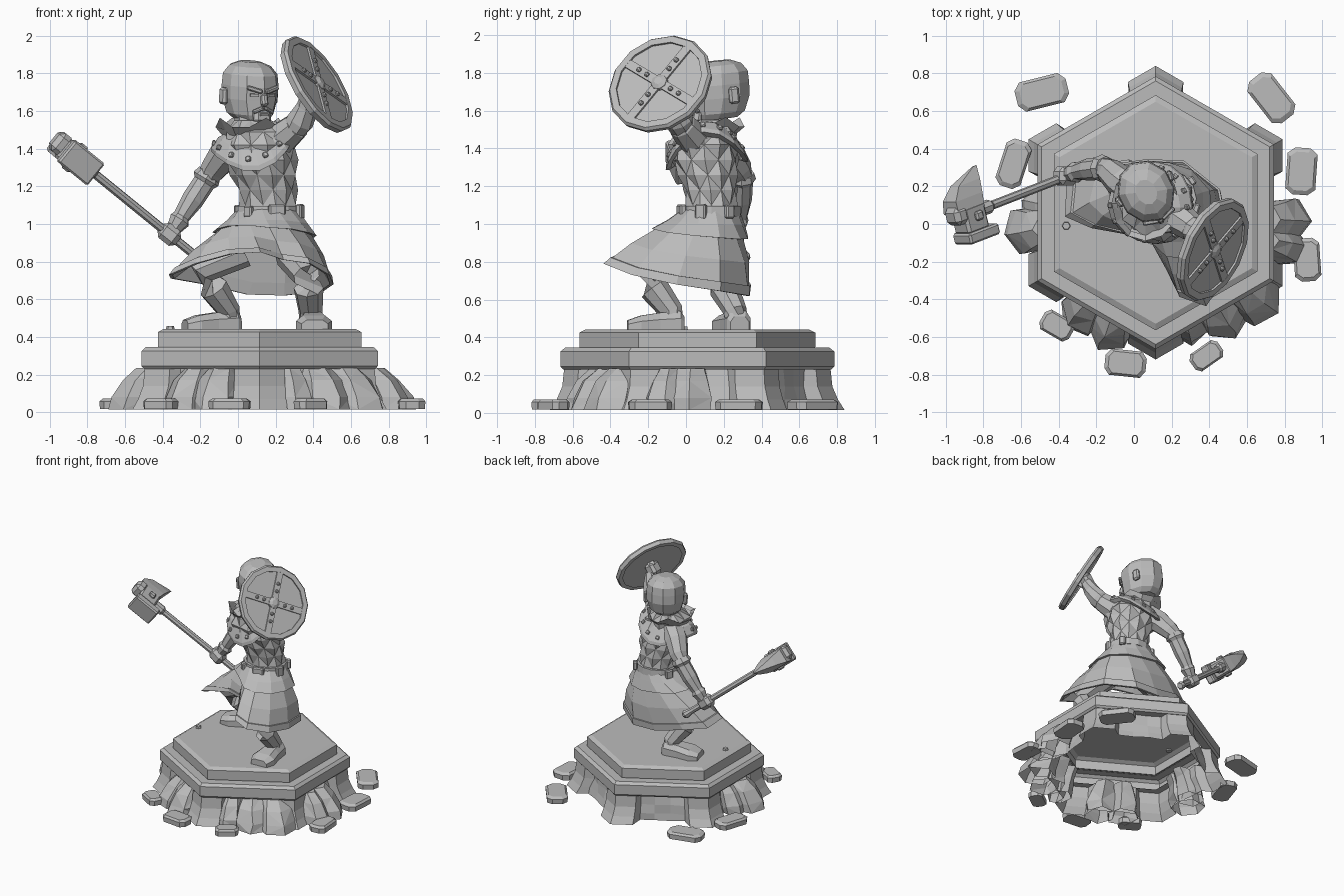
import bpy, bmesh, math, random
from mathutils import Vector, Matrix

random.seed(4)
cube = bpy.data.objects.get("Cube")
if cube:
    bpy.data.objects.remove(cube)

stone = bpy.data.materials.new("stone_grey")
stone.use_nodes = True
stone.diffuse_color = (0.5, 0.5, 0.5, 1)
stone.node_tree.nodes["Principled BSDF"].inputs["Base Color"].default_value = (0.5, 0.5, 0.5, 1)


def finish(name, bm, matrix=None):
    if matrix:
        bm.transform(matrix)
    bmesh.ops.recalc_face_normals(bm, faces=bm.faces)
    mesh = bpy.data.meshes.new(name)
    bm.to_mesh(mesh)
    bm.free()
    mesh.materials.append(stone)
    obj = bpy.data.objects.new(name, mesh)
    bpy.context.collection.objects.link(obj)
    return obj


def loft(name, rings, caps="both", facets=False, matrix=None):
    bm = bmesh.new()
    rows = [[bm.verts.new(p) for p in ring] for ring in rings]
    n = len(rows[0])
    for k, (a, b) in enumerate(zip(rows, rows[1:])):
        for i in range(n):
            j = (i + 1) % n
            if not facets:
                bm.faces.new((a[i], a[j], b[j], b[i]))
            elif (i + k) % 2:
                bm.faces.new((a[i], a[j], b[j]))
                bm.faces.new((a[i], b[j], b[i]))
            else:
                bm.faces.new((a[i], a[j], b[i]))
                bm.faces.new((a[j], b[j], b[i]))
    if caps == "both":
        bm.faces.new(rows[0])
    if caps != "none":
        bm.faces.new(rows[-1])
    return finish(name, bm, matrix)


def ring(x, y, z, rx, ry, n, phase=0.0):
    return [Vector((x + rx * math.cos(phase + math.tau * i / n),
                    y + ry * math.sin(phase + math.tau * i / n), z)) for i in range(n)]


def limb(name, stations, n=8):
    # stations are (point, radius) pairs along a path
    pts = [Vector(p) for p, r in stations]
    rings = []
    for i, (p, r) in enumerate(stations):
        d = pts[min(i + 1, len(pts) - 1)] - pts[max(i - 1, 0)]
        q = d.to_track_quat('Z', 'Y')
        rings.append([pts[i] + q @ v for v in ring(0, 0, 0, r, r, n)])
    return loft(name, rings)


def block(name, loc, size, rot=Matrix(), bevel=0.0, parent=Matrix()):
    bm = bmesh.new()
    bmesh.ops.create_cube(bm, size=1)
    bmesh.ops.scale(bm, vec=size, verts=bm.verts)
    if bevel:
        bmesh.ops.bevel(bm, geom=bm.edges[:], offset=bevel, segments=1, affect='EDGES')
    return finish(name, bm, parent @ Matrix.Translation(loc) @ rot.to_4x4())


def turn(deg, axis='Z'):
    return Matrix.Rotation(math.radians(deg), 4, axis)


# Hexagonal plinth: two stepped slabs, hollow underneath
CX, CY = 0.115, 0.06


def slab(name, profile, caps):
    loft(name, [ring(CX, CY, z, r, r, 6, math.pi / 6) for r, z in profile], caps)


slab("lower_slab", [(.64, .23), (.71, .23), (.725, .245), (.725, .325), (.70, .345), (.61, .345)], "none")
slab("upper_slab", [(.62, .34), (.625, .35), (.625, .425), (.59, .442)], "top")
limb("platform_stud", [((-.36, -.01, .43), .025), ((-.36, -.01, .457), .02)], 6)

# Open rock skirt with buttresses under the corners
skirt_rings = []
for z, wall, column in [(.235, .65, .705), (.14, .66, .715), (.07, .675, .745), (.015, .69, .78)]:
    row = []
    for side in range(6):
        for deg in (0, 12, 13.5, 24, 36, 46.5, 48):
            a = math.radians(side * 60 + 30 + deg)
            r = column if deg in (0, 12, 48) else wall - random.uniform(0, .03)
            r *= .866 / math.cos(math.radians(deg - 30))
            row.append(Vector((CX + r * math.cos(a), CY + r * math.sin(a), z)))
    skirt_rings.append(row)
loft("rock_skirt", skirt_rings, "none")

# Craggy boulders leaning on the base
for x, y, r in [(-.56, -.03, .14), (-.5, .09, .11), (.81, .02, .13), (.82, -.12, .1),
                (.64, -.4, .14), (.47, -.48, .14), (.3, -.54, .1), (-.12, -.55, .13), (-.27, -.46, .13)]:
    rows = []
    for z, s, lean in [(.015, 1, 0), (.08, .98, .02), (.17, .82, .08), (.235, .6, .16)]:
        bx, by = x + (CX - x) * lean, y + (CY - y) * lean
        rows.append([Vector((bx + (p.x - bx) * random.uniform(.88, 1.1),
                             by + (p.y - by) * random.uniform(.88, 1.1), z))
                     for p in ring(bx, by, z, r * s, r * s, 6, x * 9)])
    loft("boulder", rows, "top", facets=True)

# Loose stones around the base
for x, y, sx, sy, a in [(-.49, .70, .28, .16, 14), (.73, .67, .28, .16, -52), (.89, .28, .25, .16, 86),
                        (.92, -.19, .23, .14, 94), (.385, -.70, .18, .11, 35), (-.045, -.74, .22, .14, -6),
                        (-.41, -.54, .18, .12, -30), (-.64, .32, .26, .14, 72)]:
    rows = []
    for z, s in [(0, .97), (.04, 1), (.055, .82)]:
        u, v = sx / 2 * s, sy / 2 * s
        rows.append([Vector((px * u, py * v, z)) for px, py in
                     [(1, -.5), (1, .5), (.75, 1), (-.75, 1), (-1, .5), (-1, -.5), (-.75, -1), (.75, -1)]])
    loft("loose_stone", rows, matrix=Matrix.Translation((x, y, .017)) @ turn(a))

# Legs and boots
limb("left_leg", [((.28, .02, .84), .09), ((.365, -.215, .725), .075), ((.375, -.17, .66), .08),
                  ((.385, -.08, .54), .065), ((.39, -.07, .45), .065)])
limb("right_leg", [((.03, .15, .86), .09), ((-.2, .15, .755), .085), ((-.13, .2, .66), .08),
                   ((-.05, .26, .54), .062), ((-.05, .27, .45), .062)])


def boot(name, loc, angle):
    m = Matrix.Translation(loc) @ turn(angle)
    rows = []
    for y, w, h in [(.06, .05, .07), (.04, .065, .1), (-.07, .075, .09), (-.17, .095, .075), (-.24, .07, .05)]:
        rows.append([Vector(p) for p in [(-w, y, 0), (w, y, 0), (w, y, h * .6), (w * .6, y, h),
                                         (-w * .6, y, h), (-w, y, h * .6)]])
    loft(name, rows, matrix=m)


boot("left_boot", (.395, -.07, .44), 3)
boot("right_boot", (-.05, .27, .44), -76)

# Long skirt draped over both knees and pulled in between them
hem = [(.5, -.05, .68), (.45, .18, .645), (.25, .33, .62), (.05, .33, .625), (-.18, .3, .68), (-.35, .22, .71),
       (-.36, .04, .73), (-.22, -.02, .79), (-.04, -.05, .84), (.12, -.11, .85), (.24, -.38, .81),
       (.38, -.43, .79), (.48, -.28, .73)]
hem = [Vector(p) for p in hem]
waist = ring(.16, .13, 1.06, .155, .14, 13, -.35)
core = Vector((.12, .05, 0))


def drape(t, bulge, drop=0.0):
    row = []
    for w, h in zip(waist, hem):
        p = w.lerp(h, t)
        out = Vector((p.x - core.x, p.y - core.y, 0)).normalized()
        row.append(p + out * bulge + Vector((0, 0, drop)))
    return row


loft("long_skirt", [drape(0, 0), drape(.3, .025), drape(.6, .035), drape(.88, .012), drape(.88, .024),
                    drape(1, .008), drape(1, -.012), drape(.85, -.015), drape(.3, -.02)], "none")
loft("tunic_hem", [drape(0, .01, .02), drape(.15, .035), drape(.32, .05), drape(.32, .03)], "none")

# Faceted mail torso
rows = []
for k, (x, y, z, rx, ry) in enumerate([(.16, .13, 1.02, .165, .145), (.165, .135, 1.1, .15, .135),
                                       (.155, .13, 1.18, .155, .14), (.14, .115, 1.26, .175, .155),
                                       (.12, .1, 1.34, .19, .175), (.11, .095, 1.42, .2, .185),
                                       (.1, .1, 1.49, .17, .165), (.085, .13, 1.55, .1, .1)]):
    bump = [1.06, .94]
    rows.append([Vector((x + (p.x - x) * bump[(i + k) % 2], y + (p.y - y) * bump[(i + k) % 2], z))
                 for i, p in enumerate(ring(x, y, z, rx, ry, 14))])
loft("mail_torso", rows, facets=True)

# Belt with buckle and pouches
loft("belt", [ring(.16, .135, z, r, r * .91, 14) for r, z in
              [(.15, 1.04), (.175, 1.04), (.172, 1.095), (.15, 1.095)]], "none")
for deg, w, h in [(-75, .09, .075), (-20, .06, .08), (35, .05, .07), (150, .06, .07), (-125, .05, .06)]:
    a = math.radians(deg)
    block("belt_pouch", (.16 + .18 * math.cos(a), .135 + .165 * math.sin(a), 1.065), (.035, w, h), turn(deg), .008)

# Studded mantle, high on the shoulders and dipping at front and back
mantle = Matrix.Translation((.09, .1, 1.42)) @ turn(6, 'X') @ turn(-13, 'Y')


def mantle_point(a, r, z):
    return Vector((r * math.cos(a), r * .95 * math.sin(a), z + (r - .1) * .5 * math.cos(2 * a)))


loft("mantle", [[mantle_point(math.tau * i / 16, r, z) for i in range(16)] for r, z in
                [(.12, .09), (.18, .045), (.228, -.025), (.232, -.05), (.2, -.05)]], "none", matrix=mantle)
for i in range(14):
    a = math.tau * i / 14
    block("mantle_stud", mantle_point(a, .21, .005), (.02, .028, .028),
          turn(math.degrees(a)) @ turn(-30, 'Y'), .005, mantle)

# Pointed upright collar
flare = [p + Vector((0, 0, .05 if i % 3 == 1 else 0)) for i, p in enumerate(ring(0, 0, .06, .18, .2, 12))]
loft("collar", [ring(0, 0, 0, .13, .13, 12), flare, ring(0, 0, .045, .15, .17, 12)], "none",
     matrix=Matrix.Translation((.06, .11, 1.455)))

# Head, built facing -y and then turned
head = Matrix.Translation((.063, .175, 1.71)) @ turn(27) @ turn(6, 'X')
limb("neck", [((.075, .13, 1.46), .09), ((.065, .14, 1.62), .085)])
profile = [(-.15, .09, .12, -.03), (-.12, .122, .148, -.015), (-.04, .147, .166, 0), (.03, .15, .17, 0),
           (.09, .144, .163, .005), (.132, .11, .128, .01), (.154, .055, .07, .01)]
loft("skull", [ring(0, y, z, rx, ry, 10, math.pi / 10) for z, rx, ry, y in profile], matrix=head)
block("beard", (0, -.153, -.125), (.1, .05, .075), turn(-12, 'X'), .018, head)
block("mouth", (0, -.179, -.112), (.045, .012, .012), parent=head)
block("nose", (0, -.173, -.035), (.035, .04, .065), turn(-18, 'X'), .01, head)
for s in (-1, 1):
    block("brow", (s * .052, -.158, .02), (.085, .026, .024), turn(s * -16, 'Y') @ turn(s * 18), .006, head)
    block("eye", (s * .05, -.154, -.01), (.045, .014, .016), turn(s * 18), parent=head)
    block("moustache", (s * .033, -.17, -.088), (.06, .025, .02), turn(s * 25, 'Y') @ turn(s * 12), .006, head)
    block("ear", (s * .15, .01, -.03), (.035, .055, .09), turn(s * -12), .012, head)

# Weapon arm
limb("right_arm", [((.02, .16, 1.43), .095), ((-.07, .225, 1.37), .088), ((-.13, .28, 1.29), .072), ((-.16, .295, 1.25), .06)])
limb("right_bracer", [((-.15, .295, 1.27), .065), ((-.17, .295, 1.24), .076), ((-.18, .295, 1.22), .06),
                      ((-.24, .29, 1.13), .06), ((-.3, .28, 1.04), .046), ((-.31, .275, 1.02), .058),
                      ((-.335, .27, .985), .045), ((-.36, .26, .95), .04)])
block("right_hand", (-.365, .255, .945), (.12, .1, .1), turn(38, 'Y'), .025)

# Shield arm
limb("left_arm", [((.17, .08, 1.43), .1), ((.24, .03, 1.46), .09), ((.31, -.02, 1.52), .075), ((.32, -.03, 1.53), .06)])
limb("left_bracer", [((.3, -.02, 1.51), .068), ((.33, -.035, 1.545), .075), ((.37, -.07, 1.62), .06),
                     ((.385, -.1, 1.69), .05)])
block("left_hand", (.385, -.115, 1.72), (.09, .1, .1), turn(35, 'Y'), .02)

# Round shield: local z is the outward normal, bars lie on local x and y
normal = Vector((.78, -.36, .5)).normalized()
bar = Vector((-.2, .63, .77))
bar = (bar - normal * bar.dot(normal)).normalized()
shield = Matrix((bar, normal.cross(bar), normal)).transposed().to_4x4()
shield.translation = (.425, -.138, 1.745)
loft("shield_board", [ring(0, 0, z, r, r, 14) for r, z in [(.275, -.02), (.28, .004)]], matrix=shield)
loft("shield_rim", [ring(0, 0, z, r, r, 14) for r, z in
                    [(.25, -.03), (.285, -.03), (.292, 0), (.28, .016), (.243, .016), (.243, 0)]],
     "none", matrix=shield)
loft("shield_boss", [ring(0, 0, z, r, r, 8) for r, z in [(.05, 0), (.045, .018), (.022, .03)]], matrix=shield)
for a in (0, 90, 180, 270):
    spoke = shield @ turn(a)
    block("shield_bar", (.14, 0, .006), (.23, .05, .018), parent=spoke)
    for d in (.09, .15):
        block("shield_stud", (d, 0, .018), (.024, .024, .022), bevel=.006, parent=spoke)
block("shield_grip", (0, 0, -.035), (.12, .05, .035), parent=shield)

# War hammer: shaft, then a head with a flat striking face and a curved spike
butt, tip = Vector((-.2, .315, .81)), Vector((-.87, .055, 1.355))
along = (tip - butt).normalized()
limb("hammer_shaft", [(butt, .022), (butt + along * .02, .034), (butt + along * .07, .024),
                      (butt.lerp(tip, .83), .024), (butt.lerp(tip, .85), .038), (tip, .038)])
strike = Vector((0, -1, 0))
strike = (strike - along * strike.dot(along)).normalized()
hammer = Matrix((strike, along.cross(strike), along)).transposed().to_4x4()
hammer.translation = tip
block("hammer_core", (.02, 0, .01), (.15, .13, .15), bevel=.015, parent=hammer)
block("hammer_face", (.115, 0, -.01), (.06, .15, .21), bevel=.01, parent=hammer)
block("hammer_cap", (-.02, .01, .1), (.1, .12, .09), bevel=.025, parent=hammer)
loft("hammer_spike", [[Vector((x, w * u, z + h * v)) for u, v in ((1, 1), (-1, 1), (-1, -1), (1, -1))]
                      for x, w, h, z in [(-.03, .065, .09, .035), (-.1, .055, .095, .025),
                                         (-.17, .035, .075, -.015), (-.235, .004, .012, -.1)]], matrix=hammer)
for s in (-1, 1):
    block("hammer_rivet", (.01, s * .07, 0), (.05, .03, .05), bevel=.01, parent=hammer)
